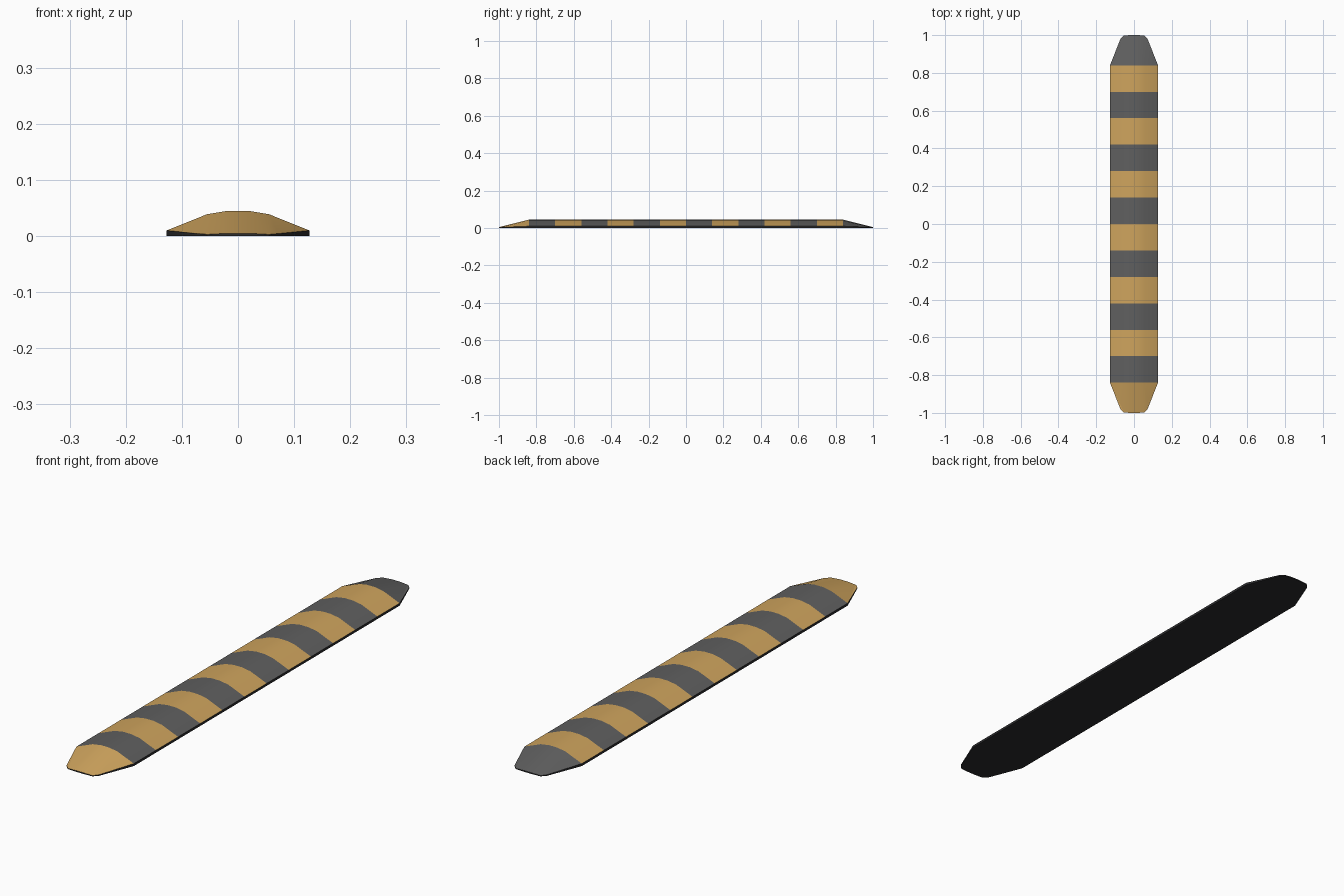
import bpy, bmesh

if "Cube" in bpy.data.objects:
    bpy.data.objects.remove(bpy.data.objects["Cube"])


def material(name, rgb):
    m = bpy.data.materials.new(name)
    m.diffuse_color = (*rgb, 1)
    m.use_nodes = True
    m.node_tree.nodes["Principled BSDF"].inputs["Base Color"].default_value = m.diffuse_color
    return m


GOLD = material("gold", (0.62, 0.37, 0.11))
GREY = material("grey", (0.115, 0.115, 0.115))
DARK = material("dark", (0.025, 0.025, 0.027))

# right half of the arched section (x, z) and of the tapered tip (x, y, z)
HALF = [(0.127, 0.010), (0.055, 0.039), (0.018, 0.045)]
TIP = [(0.072, 0.980, 0.0045), (0.055, 0.998, 0.003), (0.018, 1.0, 0.005)]
STRAIGHT, STRIPES = 0.84, 12


def section(y):
    right = [(x, y, z) for x, z in HALF]
    return right + [(-x, y, z) for x, y, z in reversed(right)]


def tip(sign):
    right = [(x, sign * y, z) for x, y, z in TIP]
    return right + [(-x, y, z) for x, y, z in reversed(right)]


def finish(bm, name, mat):
    me = bpy.data.meshes.new(name)
    bmesh.ops.recalc_face_normals(bm, faces=bm.faces[:])
    bm.to_mesh(me)
    bm.free()
    me.materials.append(mat)
    ob = bpy.data.objects.new(name, me)
    bpy.context.collection.objects.link(ob)
    bpy.ops.object.select_all(action='DESELECT')
    ob.select_set(True)
    bpy.context.view_layer.objects.active = ob
    bpy.ops.object.shade_smooth_by_angle(angle=0.52)


def segment(name, ring_a, ring_b, mat):
    bm = bmesh.new()
    a, b = [[bm.verts.new(p) for p in r] for r in (ring_a, ring_b)]
    for i in range(len(a) - 1):
        bm.faces.new((a[i], a[i + 1], b[i + 1], b[i]))
    # arched strips are open, so make the first normal point upwards
    bm.normal_update()
    if sum(f.normal.z for f in bm.faces) < 0:
        bmesh.ops.reverse_faces(bm, faces=bm.faces[:])
    me_faces = bm.faces[:]
    # close the underside so the piece is solid
    bm.faces.new((a[0], b[0], b[-1], a[-1]))
    bm.faces.new(a)
    bm.faces.new(b)
    finish(bm, name, mat)


# striped body and tapered end caps
step = 2 * STRAIGHT / STRIPES
for i in range(STRIPES):
    y = -STRAIGHT + i * step
    segment(f"stripe_{i + 1}", section(y), section(y + step), (GREY, GOLD)[i % 2])
segment("front_end_cap", tip(-1), section(-STRAIGHT), GOLD)
segment("back_end_cap", section(STRAIGHT), tip(1), GREY)

# dark base: wall under the rim and flat underside
rim = [section(-STRAIGHT)[0], section(STRAIGHT)[0]] + tip(1)
rim += [section(STRAIGHT)[-1], section(-STRAIGHT)[-1]] + tip(-1)[::-1]
bm = bmesh.new()
top = [bm.verts.new(p) for p in rim]
low = [bm.verts.new((x, y, 0)) for x, y, z in rim]
for i in range(len(rim)):
    j = (i + 1) % len(rim)
    bm.faces.new((low[i], low[j], top[j], top[i]))
bm.faces.new(low[::-1])
finish(bm, "base", DARK)
